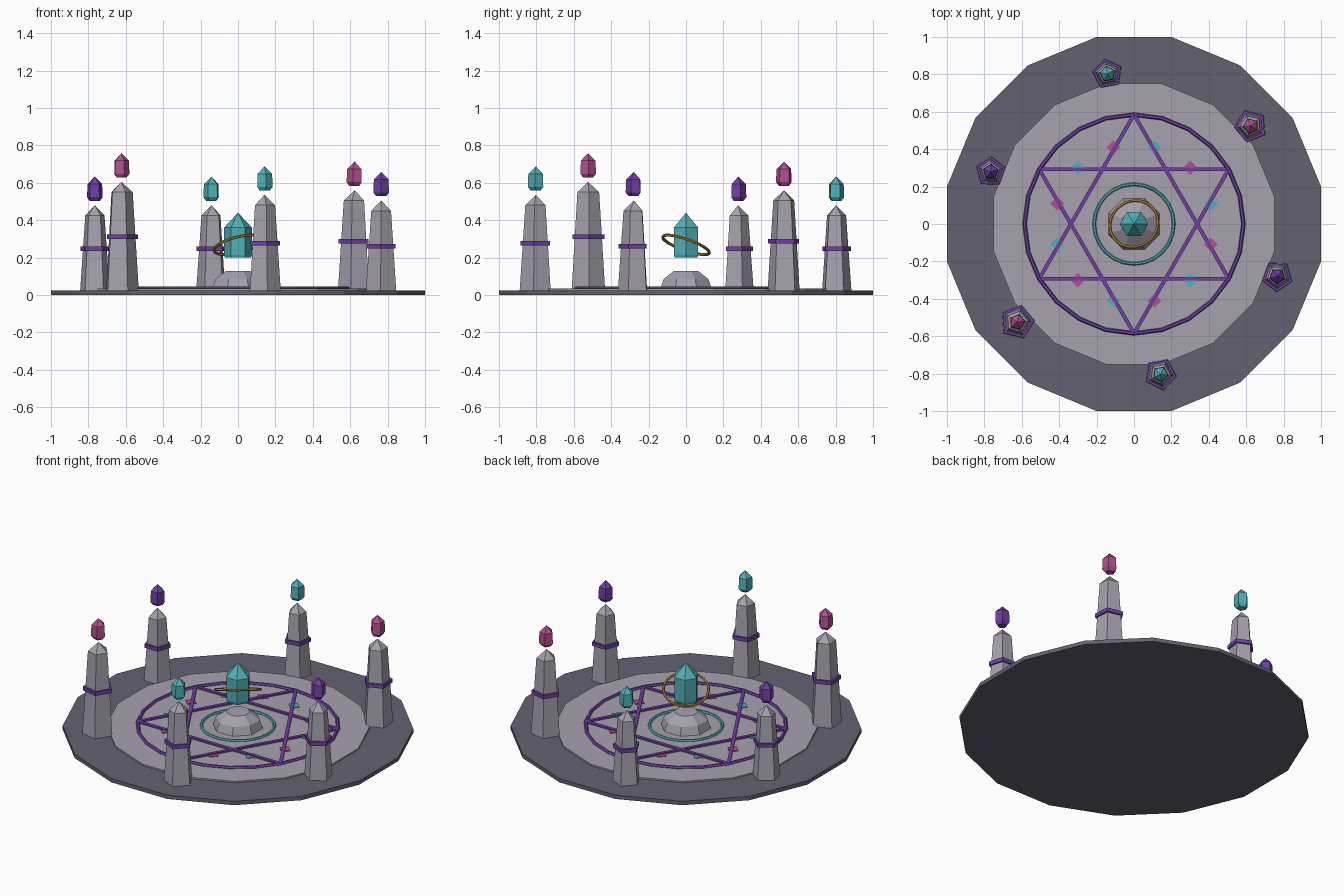
import bpy, bmesh
from math import sin, cos, pi, radians
from mathutils import Vector

if "Cube" in bpy.data.objects:
    bpy.data.objects.remove(bpy.data.objects["Cube"], do_unlink=True)


def material(name, r, g, b):
    m = bpy.data.materials.new(name)
    m.use_nodes = True
    m.diffuse_color = (r, g, b, 1)
    m.node_tree.nodes["Principled BSDF"].inputs["Base Color"].default_value = (r, g, b, 1)
    return m


dark_stone = material("dark stone", 0.125, 0.12, 0.165)
stone = material("pale stone", 0.38, 0.36, 0.42)
purple = material("purple", 0.16, 0.05, 0.37)
teal = material("teal", 0.08, 0.44, 0.48)
pink = material("pink", 0.46, 0.08, 0.28)
gold = material("gold", 0.45, 0.26, 0.03)


def lathe(name, profile, sides, mat, at=(0, 0, 0), turn=0.0):
    """Flat-faced solid from (radius, height) pairs; radius 0 makes a tip."""
    bm = bmesh.new()
    rows = []
    for r, z in profile:
        count = sides if r else 1
        rows.append([bm.verts.new((r * cos(turn + 2 * pi * i / sides),
                                   r * sin(turn + 2 * pi * i / sides), z))
                     for i in range(count)])
    for low, high in zip(rows, rows[1:]):
        for i in range(sides):
            j = (i + 1) % sides
            if len(high) == 1:
                bm.faces.new((low[i], low[j], high[0]))
            else:
                bm.faces.new((low[i], low[j], high[j], high[i]))
    for row in (rows[0], rows[-1]):
        if len(row) > 1:
            bm.faces.new(row)
    bmesh.ops.recalc_face_normals(bm, faces=bm.faces)
    mesh = bpy.data.meshes.new(name)
    bm.to_mesh(mesh)
    bm.free()
    ob = bpy.data.objects.new(name, mesh)
    ob.location = at
    bpy.context.collection.objects.link(ob)
    mesh.materials.append(mat)
    return ob


def ring(name, radius, thick, z, mat, normal=(0, 0, 1)):
    bpy.ops.mesh.primitive_torus_add(
        major_radius=radius, minor_radius=thick, major_segments=24,
        minor_segments=6, location=(0, 0, z),
        rotation=Vector((0, 0, 1)).rotation_difference(Vector(normal)).to_euler())
    ob = bpy.context.object
    ob.name = name
    ob.data.materials.append(mat)


def bar(name, a, b, width, height, mat):
    a, b = Vector(a), Vector(b)
    bpy.ops.mesh.primitive_cube_add(size=1, location=(a + b) / 2)
    ob = bpy.context.object
    ob.name = name
    ob.scale = ((b - a).length, width, height)
    ob.rotation_euler = (b - a).to_track_quat('X', 'Z').to_euler()
    ob.data.materials.append(mat)


# Stepped floor
lathe("outer_floor", [(1.02, 0), (1.02, 0.025)], 16, dark_stone, turn=pi / 16)
lathe("inner_floor", [(0.765, 0.01), (0.765, 0.034)], 16, stone, turn=pi / 16)

# Floor rings and six-pointed star
ring("star_ring", 0.585, 0.011, 0.037, purple)
ring("inner_ring", 0.213, 0.009, 0.037, teal)
for t in range(2):
    corners = [(0.585 * cos(pi / 2 + t * pi + k * 2 * pi / 3),
                0.585 * sin(pi / 2 + t * pi + k * 2 * pi / 3), 0.037) for k in range(3)]
    for k in range(3):
        bar(f"star_bar_{t}_{k}", corners[k], corners[(k + 1) % 3], 0.02, 0.014, purple)

# Diamond floor markers
for k in range(12):
    a = radians(15 + 30 * k)
    lathe(f"floor_marker_{k}", [(0.038, 0), (0.038, 0.005)], 4,
          pink if k % 2 else teal, (0.425 * cos(a), 0.425 * sin(a), 0.033))

# Centre pedestal, floating crystal and tilted hoop
lathe("pedestal", [(0.15, 0.03), (0.13, 0.085), (0.07, 0.128)], 8, stone, turn=pi / 8)
lathe("centre_crystal", [(0.07, 0.2), (0.075, 0.215), (0.075, 0.36), (0, 0.44)], 6, teal)
ring("crystal_hoop", 0.132, 0.008, 0.268, gold, (-0.25, 0.35, 1))

# Pillars with bands and floating gems
tips = [0.56, 0.48, 0.48, 0.605, 0.535, 0.505]
gems = [pink, teal, purple]
for k, tip in enumerate(tips):
    a = radians(40 + 60 * k)
    at = (0.815 * cos(a), 0.815 * sin(a), 0)
    base = 0.04 + 0.09 * tip
    lathe(f"pillar_{k}", [(base, 0.02), (base * 0.65, tip - 0.055), (0, tip)],
          5, stone, at, a)
    mid = tip * 0.515
    lathe(f"pillar_band_{k}", [(base * 0.96, mid - 0.012), (base * 0.96, mid + 0.012)],
          5, purple, at, a)
    z = tip + 0.023
    lathe(f"pillar_gem_{k}", [(0.028, z), (0.044, z + 0.02), (0.041, z + 0.09), (0, z + 0.13)],
          5, gems[k % 3], at, a)
